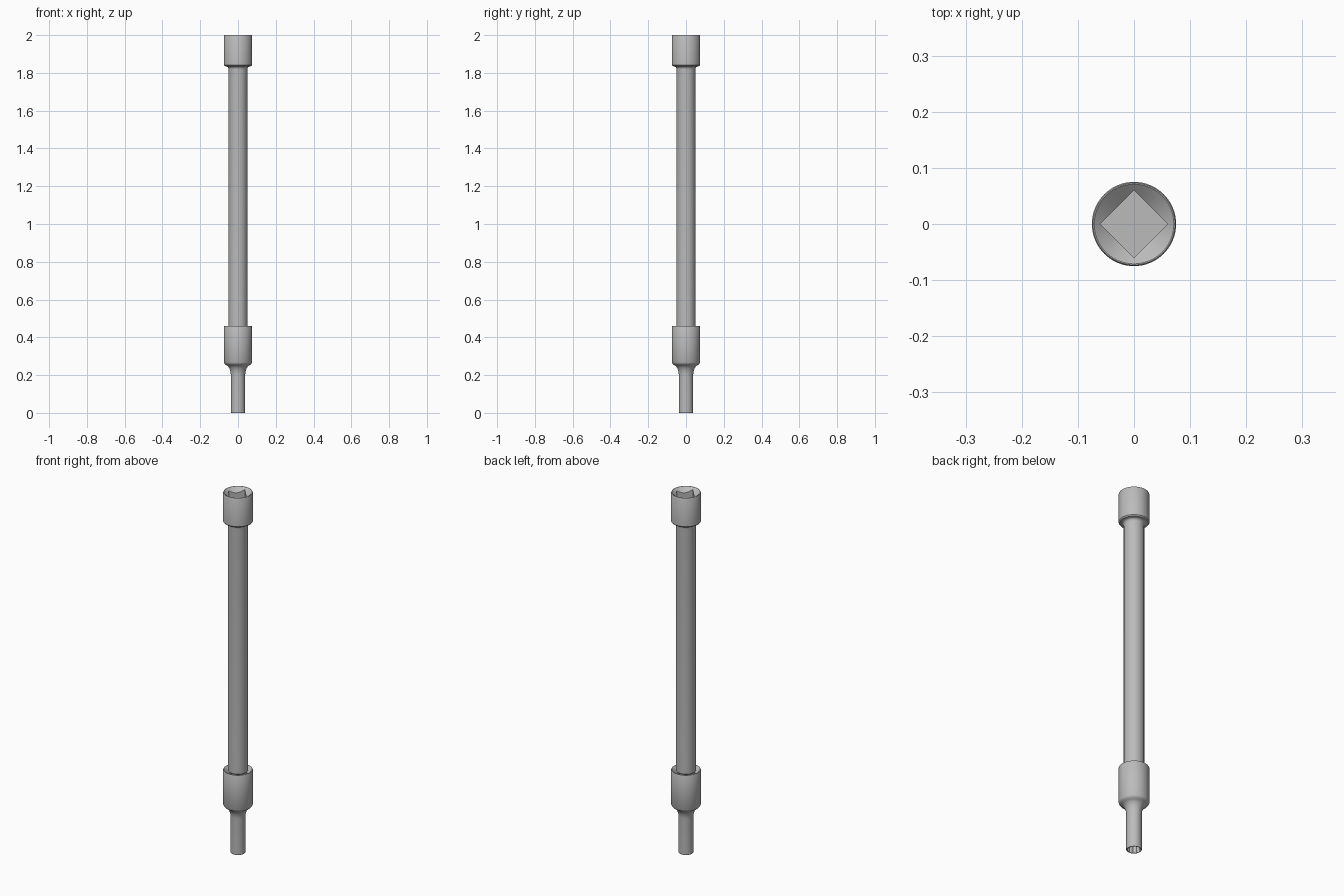
import bpy, bmesh, math

if "Cube" in bpy.data.objects:
    bpy.data.objects.remove(bpy.data.objects["Cube"], do_unlink=True)

steel = bpy.data.materials.new("satin steel")
steel.use_nodes = True
GREY = (0.5, 0.5, 0.5, 1)
steel.diffuse_color = GREY
steel.node_tree.nodes["Principled BSDF"].inputs["Base Color"].default_value = GREY


def finish(bm, name):
    bmesh.ops.recalc_face_normals(bm, faces=bm.faces)
    mesh = bpy.data.meshes.new(name)
    bm.to_mesh(mesh)
    bm.free()
    mesh.materials.append(steel)
    obj = bpy.data.objects.new(name, mesh)
    bpy.context.collection.objects.link(obj)
    return obj


def lathe(name, profile, steps=64):
    """Closed solid turned around z from (radius, height) points."""
    bm = bmesh.new()
    verts = [bm.verts.new((r, 0, z)) for r, z in profile]
    edges = [bm.edges.new(pair) for pair in zip(verts, verts[1:])]
    bmesh.ops.spin(bm, geom=verts + edges, cent=(0, 0, 0), axis=(0, 0, 1),
                   angle=math.tau, steps=steps)
    bmesh.ops.remove_doubles(bm, verts=bm.verts, dist=1e-5)
    return finish(bm, name)


def prism(name, radii, count, bottom, top):
    """Upright prism; radii alternate around the outline."""
    bm = bmesh.new()
    ring = []
    for i in range(count):
        a, r = math.tau * i / count, radii[i % len(radii)]
        ring.append(bm.verts.new((r * math.cos(a), r * math.sin(a), bottom)))
    base = bm.faces.new(ring)
    new = bmesh.ops.extrude_face_region(bm, geom=[base])["geom"]
    bmesh.ops.translate(bm, vec=(0, 0, top - bottom),
                        verts=[v for v in new if isinstance(v, bmesh.types.BMVert)])
    return finish(bm, name)


def cut(obj, cutter):
    cutter.hide_render = True
    mod = obj.modifiers.new("cut", "BOOLEAN")
    mod.operation, mod.solver, mod.object = "DIFFERENCE", "EXACT", cutter
    select(obj)
    bpy.ops.object.modifier_apply(modifier=mod.name)
    bpy.data.objects.remove(cutter, do_unlink=True)


def select(obj):
    bpy.ops.object.select_all(action="DESELECT")
    obj.select_set(True)
    bpy.context.view_layer.objects.active = obj


def smooth(obj):
    select(obj)
    bpy.ops.object.shade_smooth_by_angle(angle=math.radians(30))


def fillet(cr, cz, rr, rz, start, end, n=6):
    """Elliptical arc of profile points, angles in degrees."""
    angles = [math.radians(start + (end - start) * i / n) for i in range(n + 1)]
    return [(cr + rr * math.cos(a), cz + rz * math.sin(a)) for a in angles]


def dished_top(z):
    """Rim and conical lead-in of a square drive opening."""
    return [(0.075, z - 0.004), (0.073, z), (0.071, z), (0.035, z - 0.03), (0, z - 0.03)]


# Long bar with its female drive head
bar = lathe("extension_bar",
            [(0, 0.45), (0.045, 0.45), (0.05, 0.456)]
            + fillet(0.062, 1.818, 0.012, 0.016, 180, 90)
            + [(0.07, 1.836), (0.075, 1.842)] + dished_top(2))
cut(bar, prism("head_cutter", [0.06], 4, 1.88, 2.05))

# Socket with necked lower barrel
socket = lathe("socket",
               [(0, 0), (0.036, 0), (0.038, 0.003)]
               + fillet(0.07, 0.2, 0.032, 0.055, 180, 100)
               + [(0.071, 0.26), (0.075, 0.268)] + dished_top(0.46))
cut(socket, prism("drive_cutter", [0.06], 4, 0.32, 0.5))
cut(socket, prism("star_cutter", [0.0345, 0.031], 24, -0.05, 0.13))

# Square male drive joining the bar to the socket
drive = prism("square_drive", [0.058], 4, 0.33, 0.452)

for part in (bar, socket):
    smooth(part)
